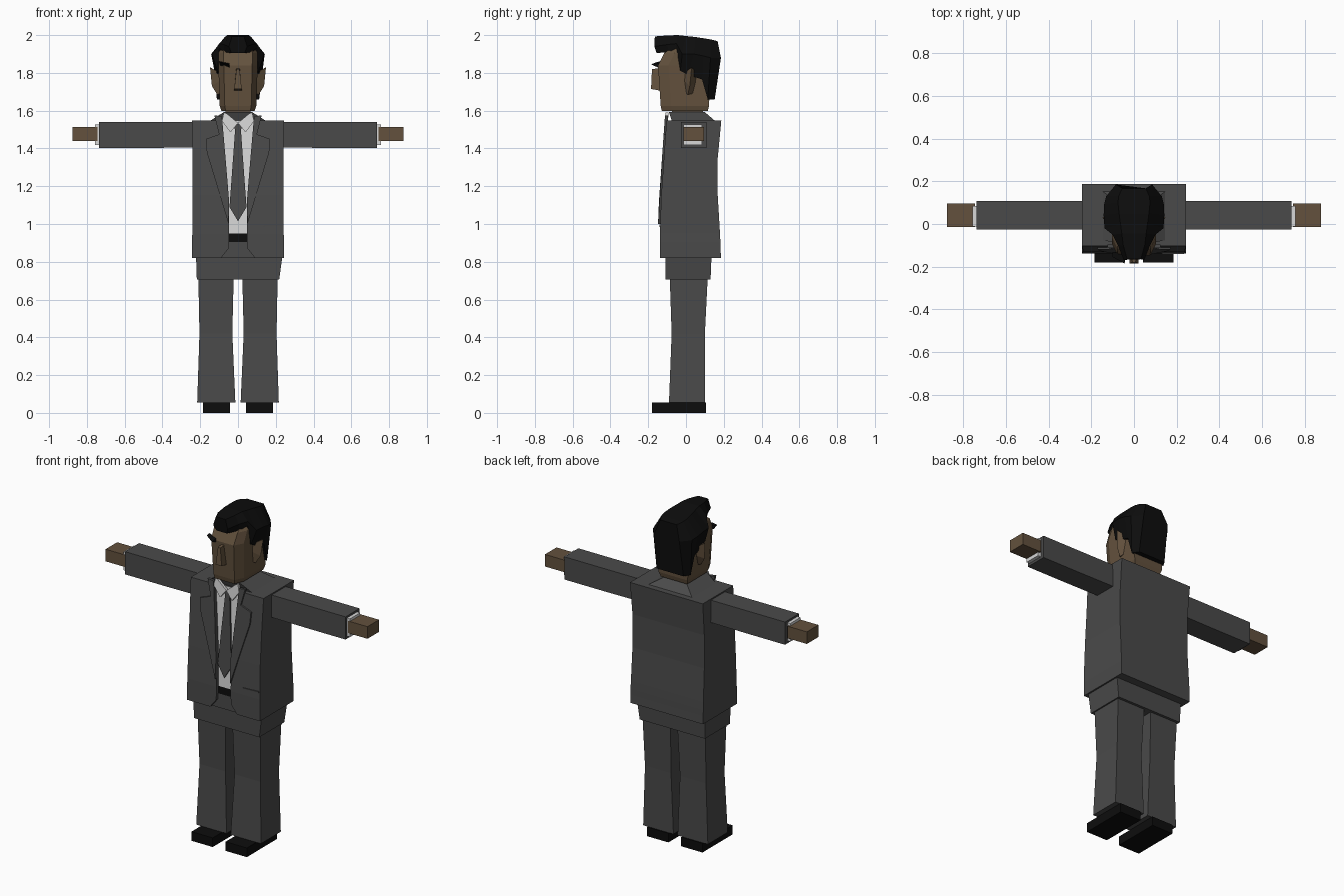
import bpy, bmesh, math
from mathutils import Vector


def material(name, rgb):
    m = bpy.data.materials.new(name)
    m.diffuse_color = (*rgb, 1)
    return m


SUIT = material("charcoal suit", (0.068, 0.068, 0.068))
SHIRT = material("white shirt", (0.68, 0.68, 0.68))
SKIN = material("brown skin", (0.125, 0.083, 0.047))
BLACK = material("black", (0.004, 0.004, 0.004))


def finish(name, bm, *mats):
    bmesh.ops.recalc_face_normals(bm, faces=bm.faces)
    me = bpy.data.meshes.new(name)
    bm.to_mesh(me)
    bm.free()
    for m in mats:
        me.materials.append(m)
    ob = bpy.data.objects.new(name, me)
    bpy.context.collection.objects.link(ob)
    return ob


def loft(name, rings, *mats, rule=None):
    """Skin a stack of equal-length rings and cap both ends."""
    bm = bmesh.new()
    vs = [[bm.verts.new(p) for p in r] for r in rings]
    n = len(vs[0])
    for a, b in zip(vs, vs[1:]):
        for i in range(n):
            f = bm.faces.new((a[i], a[(i + 1) % n], b[(i + 1) % n], b[i]))
            if rule:
                f.material_index = rule(i, f.calc_center_median().z)
    bm.faces.new(vs[0])
    bm.faces.new(vs[-1])
    return finish(name, bm, *mats)


def rect(x0, x1, y0, y1, z):
    return [(x0, y0, z), (x1, y0, z), (x1, y1, z), (x0, y1, z)]


def box(name, x, y, z, mat):
    return loft(name, [rect(*x, *y, z[0]), rect(*x, *y, z[1])], mat)


def front_y(z):
    """Depth of the jacket front at a given height."""
    return -0.138 if z < 1.05 else -0.138 + (z - 1.05) * 0.07


def plate(name, outline, mat, lift, thick, s=1):
    """Thin panel lying along the sloping chest."""
    rings = [[(s * x, front_y(z) - lift + d, z) for x, z in outline]
             for d in (0, thick)]
    return loft(name, rings, mat)


# Jacket with a shallow open front; the recess shows trousers, belt and shirt
levels = [(0.82, 0.09, 0.243, 0.185), (0.87, 0.05, 0.243, 0.183),
          (0.905, 0.048, 0.243, 0.182), (0.95, 0.047, 0.242, 0.18),
          (1.15, 0.05, 0.24, 0.168), (1.35, 0.068, 0.24, 0.168),
          (1.548, 0.088, 0.243, 0.187)]
rings = []
for z, g, w, yb in levels:
    yf = front_y(z)
    yi = yf + 0.018
    rings.append([(-g, yi, z), (-g, yf, z), (-w, yf, z), (-w, yb, z),
                  (w, yb, z), (w, yf, z), (g, yf, z), (g, yi, z)])
loft("jacket", rings, SUIT, SHIRT, BLACK,
     rule=lambda i, z: 0 if i != 7 or z < 0.905 else 2 if z < 0.95 else 1)

# Jacket collar around the neck
loft("jacket_collar", [rect(-0.15, 0.15, -0.075, 0.155, 1.545),
                       rect(-0.075, 0.075, -0.09, 0.10, 1.592)], SUIT)

# Hips
loft("hips", [rect(-0.218, 0.218, -0.108, 0.13, 0.705),
              rect(-0.222, 0.235, -0.11, 0.135, 0.83)], SUIT)

# Tie and pocket
plate("tie", [(-0.02, 1.53), (0.02, 1.53), (0.016, 1.49), (0.045, 1.09),
              (0, 1.015), (-0.045, 1.09), (-0.016, 1.49)], SUIT, -0.005, 0.01)
plate("pocket_welt", [(0.13, 0.985), (0.235, 0.99), (0.235, 0.998),
                      (0.13, 0.993)], SUIT, 0.003, 0.008)

for s, side in ((1, "left"), (-1, "right")):
    # Lapel with its notch
    plate(side + "_lapel",
          [(0.085, 1.57), (0.125, 1.575), (0.10, 1.475), (0.17, 1.45),
           (0.165, 1.38), (0.05, 1.0), (0.047, 1.12), (0.066, 1.35)],
          SUIT, 0.01, 0.016, s)
    # Shirt collar point
    plate(side + "_shirt_collar",
          [(0.0, 1.535), (0.04, 1.485), (0.085, 1.545), (0.075, 1.59),
           (0.06, 1.585)], SHIRT, 0.008, 0.016, s)
    # Trouser leg, slightly flared at the hem
    loft(side + "_leg",
         [rect(s * a, s * b, c, d, z) for a, b, c, d, z in
          ((0.014, 0.216, -0.09, 0.10, 0.055), (0.03, 0.204, -0.076, 0.10, 0.42),
           (0.023, 0.21, -0.086, 0.115, 0.72))], SUIT)
    box(side + "_shoe", (s * 0.043, s * 0.185), (-0.18, 0.107), (0, 0.055), BLACK)
    # Sleeve, cuff and hand
    loft(side + "_sleeve",
         [[(s * x, y, z) for y, z in ((-0.026, zb), (0.108, zb),
                                     (0.108, 1.54), (-0.026, 1.54))]
          for x, zb in ((0.22, 1.405), (0.48, 1.403), (0.737, 1.403))], SUIT)
    box(side + "_cuff", (s * 0.70, s * 0.757), (-0.012, 0.085), (1.418, 1.528), SHIRT)
    box(side + "_hand", (s * 0.745, s * 0.875), (-0.014, 0.096), (1.44, 1.513), SKIN)
    # Ear, flaring outward toward the top
    loft(side + "_ear",
         [[(s * x, y, z) for x, y, z in r] for r in (
             ((0.095, 0.0, 1.69), (0.11, 0.01, 1.685), (0.105, 0.035, 1.69)),
             ((0.095, -0.012, 1.76), (0.138, 0.02, 1.73), (0.105, 0.05, 1.75)),
             ((0.095, -0.01, 1.80), (0.148, 0.03, 1.83), (0.10, 0.055, 1.80)))],
         SKIN)

# Neck
box("neck", (-0.065, 0.065), (-0.075, 0.09), (1.55, 1.62), SKIN)

# Head with bevelled cheeks
rings = []
for z, yf, f, w, yb in ((1.598, -0.128, 0.065, 0.088, 0.115),
                        (1.625, -0.134, 0.07, 0.097, 0.122),
                        (1.84, -0.148, 0.075, 0.104, 0.13),
                        (1.905, -0.115, 0.078, 0.103, 0.13),
                        (1.94, -0.065, 0.07, 0.088, 0.12)):
    rings.append([(-f, yf, z), (f, yf, z), (w, yf + 0.055, z), (w, yb, z),
                  (-w, yb, z), (-w, yf + 0.055, z)])
loft("head", rings, SKIN)

# Nose wedge
loft("nose", [[(-0.02, -0.13, 1.705), (0.02, -0.13, 1.705),
               (0.02, -0.185, 1.715), (-0.02, -0.185, 1.715)],
              [(-0.009, -0.14, 1.825), (0.009, -0.14, 1.825),
               (0.008, -0.18, 1.82), (-0.008, -0.18, 1.82)]], SKIN)

# Single raised eyebrow
loft("eyebrow", [[(-0.10, -0.13, 1.862), (-0.10, -0.155, 1.857), (-0.095, -0.13, 1.84)],
                 [(-0.045, -0.14, 1.85), (-0.045, -0.185, 1.845), (-0.045, -0.14, 1.825)]],
     BLACK)

# Swept-back hair: arches from quiff to nape as (y, z, half width) at rim, side, top
arches = [((-0.155, 1.905, 0.035), (-0.168, 1.94, 0.048), (-0.165, 1.993, 0.032)),
          ((-0.09, 1.91, 0.075), (-0.10, 1.95, 0.075), (-0.10, 1.998, 0.05)),
          ((-0.05, 1.93, 0.10), (-0.05, 1.955, 0.10), (-0.045, 2.0, 0.057)),
          ((-0.03, 1.81, 0.108), (-0.02, 1.90, 0.138), (0.0, 1.995, 0.063)),
          ((0.01, 1.79, 0.112), (0.04, 1.90, 0.142), (0.05, 1.99, 0.07)),
          ((0.085, 1.765, 0.116), (0.09, 1.89, 0.14), (0.10, 1.982, 0.075)),
          ((0.115, 1.66, 0.112), (0.13, 1.88, 0.13), (0.13, 1.977, 0.072)),
          ((0.152, 1.66, 0.09), (0.185, 1.88, 0.085), (0.167, 1.968, 0.055))]
loft("hair", [[(-w, y, z) for y, z, w in a] + [(w, y, z) for y, z, w in a[::-1]]
              for a in arches], BLACK)
